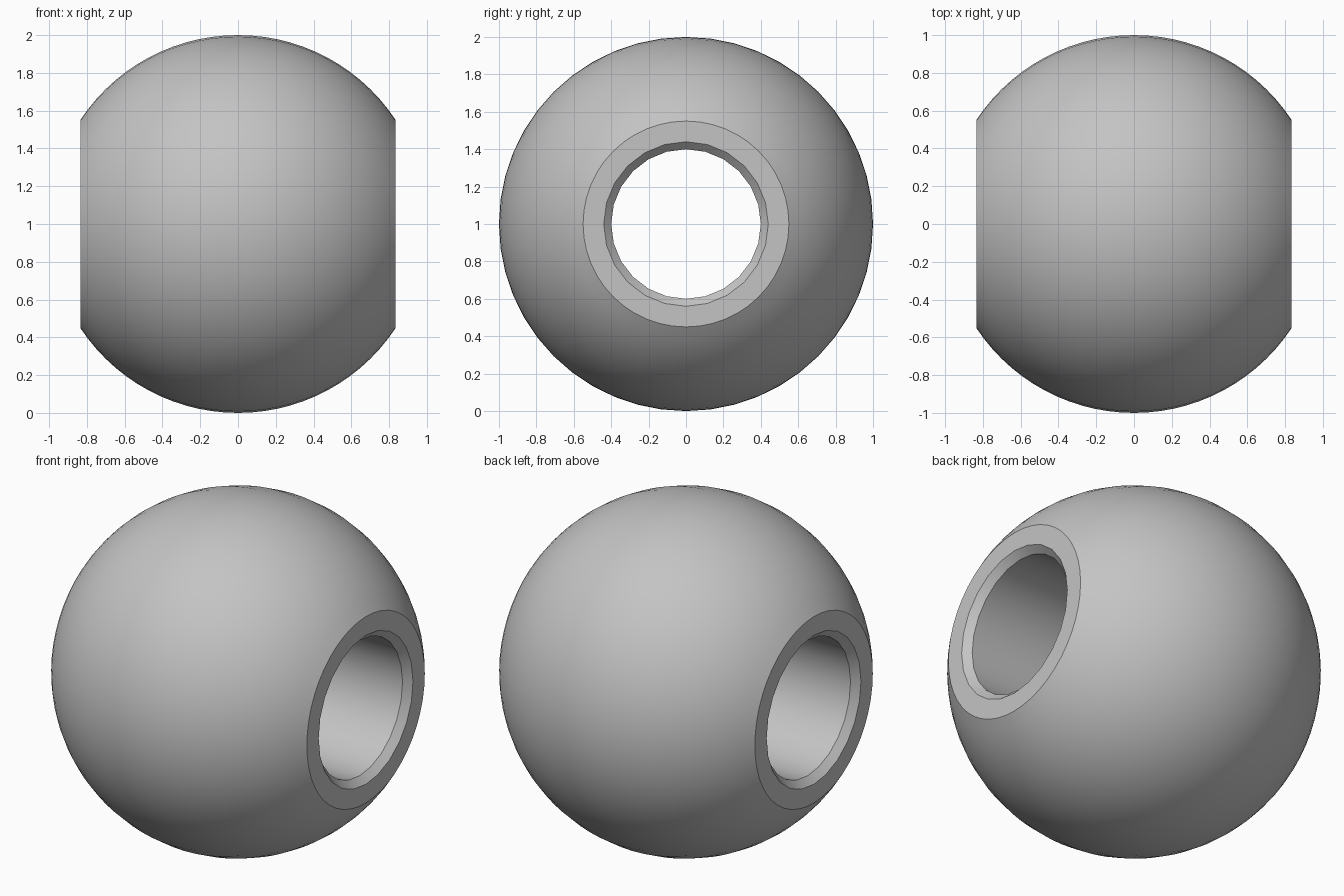
import bpy
import bmesh
import math
from mathutils import Matrix, Vector

if "Cube" in bpy.data.objects:
    bpy.data.objects.remove(bpy.data.objects["Cube"], do_unlink=True)

HALF_WIDTH = 0.835
BORE = 0.4
CHAMFER = 0.04

steel = bpy.data.materials.new("satin grey")
steel.use_nodes = True
grey = (0.55, 0.55, 0.55, 1)
steel.diffuse_color = grey
steel.node_tree.nodes["Principled BSDF"].inputs["Base Color"].default_value = grey


def lathe(name, profile, sides):
    """Turn (x, radius) points about the x axis and close both ends."""
    bm = bmesh.new()
    rings = []
    for x, r in profile:
        rings.append([bm.verts.new((x, r * math.sin(a), r * math.cos(a)))
                      for a in (math.tau * i / sides for i in range(sides))])
    for a, b in zip(rings, rings[1:]):
        for i in range(sides):
            j = (i + 1) % sides
            bm.faces.new((a[i], a[j], b[j], b[i]))
    bm.faces.new(rings[0])
    bm.faces.new(rings[-1])
    bmesh.ops.recalc_face_normals(bm, faces=bm.faces)
    mesh = bpy.data.meshes.new(name)
    bm.to_mesh(mesh)
    bm.free()
    mesh.materials.append(steel)
    obj = bpy.data.objects.new(name, mesh)
    bpy.context.collection.objects.link(obj)
    obj.location.z = 1
    return obj


# Ball with two flat ends
limit = math.asin(HALF_WIDTH)
angles = [limit * i / 14 for i in range(-14, 15)]
ball = lathe("pierced_ball", [(math.sin(a), math.cos(a)) for a in angles], 48)

# Bore cutter, flaring at both mouths to leave a chamfer
inner = HALF_WIDTH - CHAMFER
outer = HALF_WIDTH + CHAMFER
flare = BORE + 2 * CHAMFER
cutter = lathe("bore_cutter", [(-outer, flare), (-inner, BORE),
                               (inner, BORE), (outer, flare)], 24)
cutter.hide_render = True

bore = ball.modifiers.new("bore", "BOOLEAN")
bore.operation = "DIFFERENCE"
bore.solver = "EXACT"
bore.object = cutter

bpy.context.view_layer.objects.active = ball
ball.select_set(True)
bpy.ops.object.modifier_apply(modifier=bore.name)
bpy.data.objects.remove(cutter, do_unlink=True)
bpy.ops.object.shade_smooth_by_angle(angle=math.radians(30))
